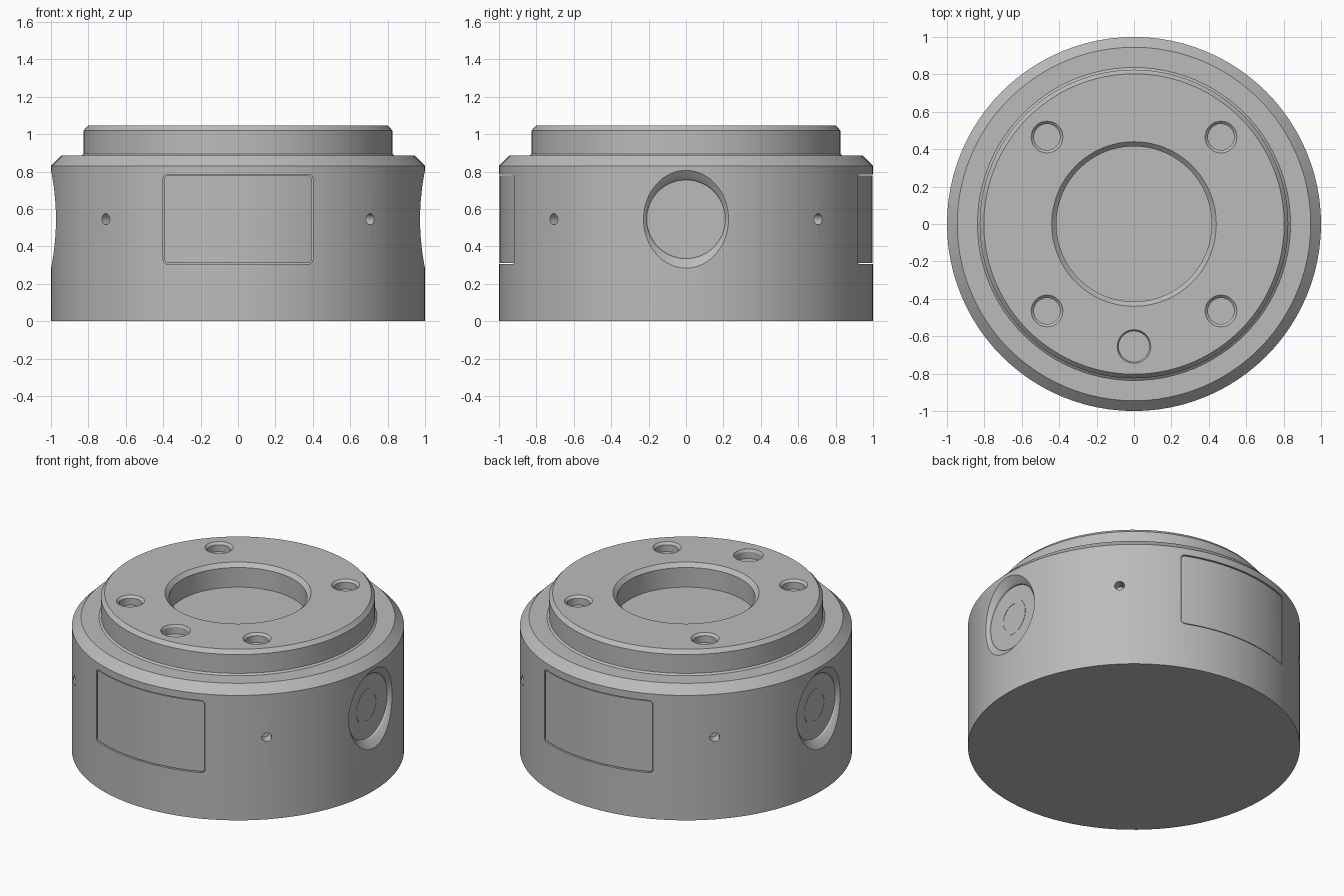
import bpy, bmesh, math
from mathutils import Matrix, Vector

old = bpy.data.objects.get("Cube")
if old:
    bpy.data.objects.remove(old)

grey = bpy.data.materials.new("plain_grey")
grey.use_nodes = True
COLOUR = (0.5, 0.5, 0.5, 1)
grey.diffuse_color = COLOUR
grey.node_tree.nodes["Principled BSDF"].inputs["Base Color"].default_value = COLOUR

MID = 0.545          # height of the side features


def finish(bm, name, matrix=Matrix()):
    bmesh.ops.remove_doubles(bm, verts=bm.verts, dist=1e-5)
    bmesh.ops.recalc_face_normals(bm, faces=bm.faces)
    mesh = bpy.data.meshes.new(name)
    bm.to_mesh(mesh)
    bm.free()
    mesh.transform(matrix)
    mesh.materials.append(grey)
    obj = bpy.data.objects.new(name, mesh)
    bpy.context.collection.objects.link(obj)
    return obj


def lathe(name, profile, steps=96, matrix=Matrix(), closed=False):
    """Spin (radius, height) points around local z."""
    bm = bmesh.new()
    verts = [bm.verts.new((r, 0, z)) for r, z in profile]
    pairs = list(zip(verts, verts[1:]))
    if closed:
        pairs.append((verts[-1], verts[0]))
    edges = [bm.edges.new(p) for p in pairs]
    bmesh.ops.spin(bm, geom=verts + edges, cent=(0, 0, 0), axis=(0, 0, 1),
                   angle=math.tau, steps=steps, use_merge=True)
    return finish(bm, name, matrix)


def rounded_block(name, half_w, half_h, near, far, radius, side):
    """Rounded rectangle in x-z, extruded along y."""
    bm = bmesh.new()
    ring = []
    for i, (sx, sz) in enumerate([(1, 1), (-1, 1), (-1, -1), (1, -1)]):
        for k in range(5):
            a = (i + k / 4) * math.pi / 2
            ring.append(bm.verts.new((sx * (half_w - radius) + radius * math.cos(a), side * near,
                                      MID + sz * (half_h - radius) + radius * math.sin(a))))
    face = bm.faces.new(ring)
    out = bmesh.ops.extrude_face_region(bm, geom=[face])["geom"]
    bmesh.ops.translate(bm, vec=(0, side * (far - near), 0),
                        verts=[v for v in out if isinstance(v, bmesh.types.BMVert)])
    return finish(bm, name)


def boolean(obj, tool, operation="DIFFERENCE"):
    mod = obj.modifiers.new("cut", "BOOLEAN")
    mod.operation, mod.object, mod.solver = operation, tool, "EXACT"
    bpy.context.view_layer.objects.active = obj
    bpy.ops.object.modifier_apply(modifier=mod.name)
    bpy.data.objects.remove(tool)


def outward(angle):
    """Local z points radially outward at the feature height."""
    return (Matrix.Translation((0, 0, MID)) @ Matrix.Rotation(angle, 4, "Z")
            @ Matrix.Rotation(math.pi / 2, 4, "Y"))


# Housing with raised flange and central recess
body = lathe("housing", [(0, 0), (1, 0), (1, 0.83), (0.945, 0.885), (0.837, 0.885), (0.825, 0.895),
                         (0.825, 1.02), (0.803, 1.045), (0.44, 1.045), (0.415, 1.02),
                         (0.415, 0.89), (0, 0.89)])


def blind_hole(x, y, r_top, r, depth):
    top = 1.045
    boolean(body, lathe("hole_cutter", [(0, top - depth), (r, top - depth), (r, top - 0.015),
                                        (r_top, top), (r_top, top + 0.05), (0, top + 0.05)],
                        32, Matrix.Translation((x, y, 0))))


# Bolt holes and locating pin hole on the flange
for sx in (-1, 1):
    for sy in (-1, 1):
        blind_hole(sx * 0.465, sy * 0.465, 0.085, 0.07, 0.06)
blind_hole(0, -0.655, 0.09, 0.082, 0.06)

# Small radial holes on the diagonals
for i in range(4):
    boolean(body, lathe("vent_cutter", [(0, 0.93), (0.03, 0.93), (0.03, 1.05), (0, 1.05)],
                        20, outward(math.pi / 4 + i * math.pi / 2)))

# Round side ports with a softened rim and a thin ring on the floor
for side, angle in (("left", 0), ("right", math.pi)):
    boolean(body, lathe("port_cutter", [(0, 0.95), (0.21, 0.95), (0.213, 0.96), (0.222, 0.969),
                                        (0.24, 0.983), (0.262, 1), (0.28, 1.02), (0, 1.02)],
                        64, outward(angle)))
    ring = lathe(side + "_port_ring", [(0.09, 0.948), (0.115, 0.948), (0.115, 0.952), (0.09, 0.952)],
                 48, outward(angle), closed=True)

# Curved panels on front and back, set in a narrow seam
panels = []
for name, side in (("front_panel", -1), ("back_panel", 1)):
    boolean(body, rounded_block("panel_cutter", 0.4, 0.24, 0.905, 1.1, 0.025, side))
    panel = rounded_block(name, 0.394, 0.234, 0.9, 1.1, 0.02, side)
    boolean(panel, lathe("trim_cylinder", [(0, 0.1), (0.996, 0.1), (0.996, 0.9), (0, 0.9)]),
            "INTERSECT")
    panels.append(panel)

# Smooth curved walls, keep hard edges
bpy.ops.object.select_all(action="DESELECT")
for obj in [body] + panels:
    obj.select_set(True)
bpy.context.view_layer.objects.active = body
bpy.ops.object.shade_smooth_by_angle(angle=math.radians(25))
